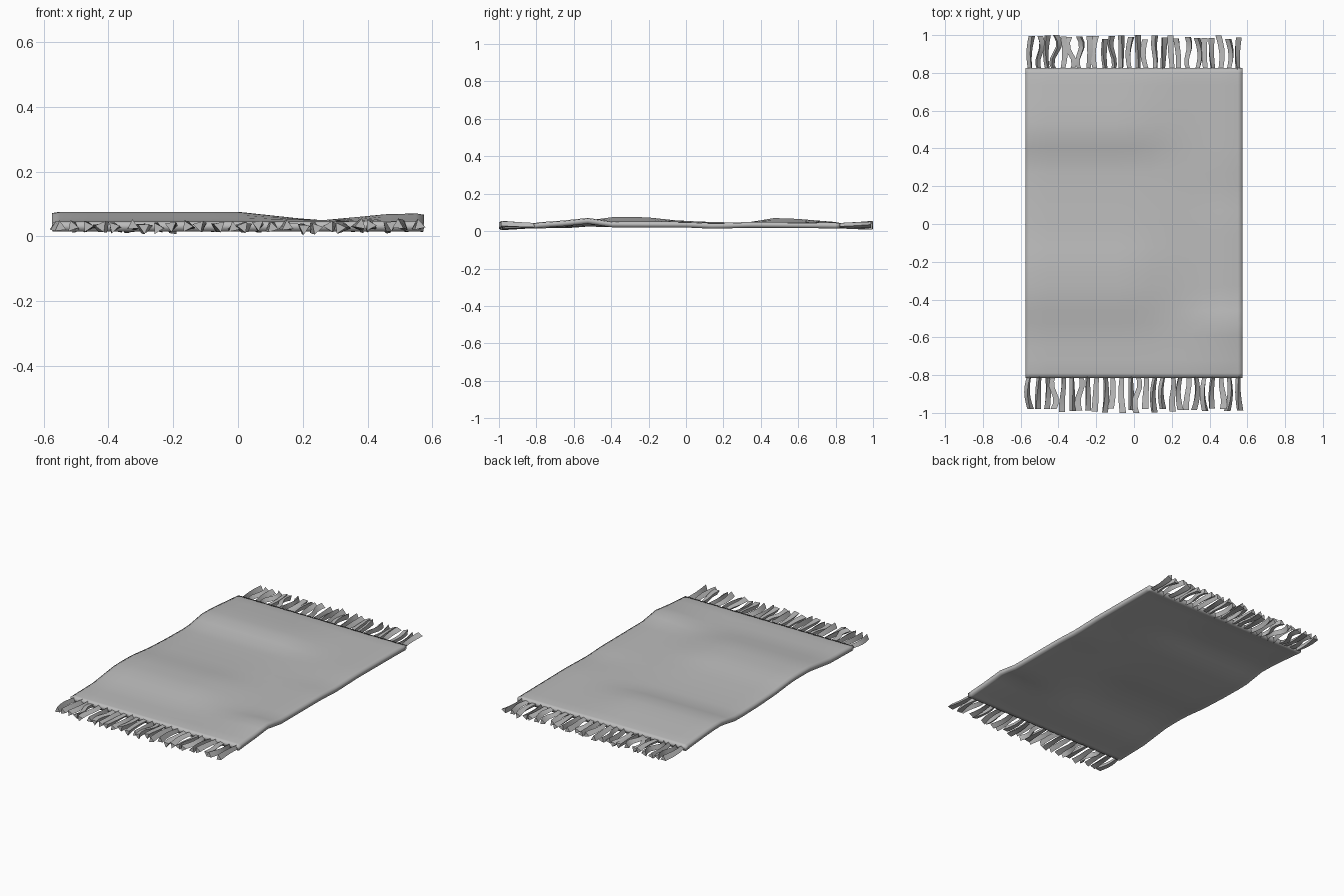
import bpy, bmesh, math, random
from mathutils import Vector

cube = bpy.data.objects.get("Cube")
if cube:
    bpy.data.objects.remove(cube, do_unlink=True)
random.seed(7)

wool = bpy.data.materials.new("grey_wool")
wool.use_nodes = True
grey = (0.5, 0.5, 0.5, 1)
wool.diffuse_color = grey
wool.node_tree.nodes["Principled BSDF"].inputs["Base Color"].default_value = grey

HALF_W, FRONT, BACK, TOP, THICK = 0.575, -0.815, 0.825, 0.045, 0.027


def interp(points, v):
    """Linear interpolation through (position, value) pairs."""
    for (a, fa), (b, fb) in zip(points, points[1:]):
        if v <= b:
            return fa + (fb - fa) * max(0, (v - a) / (b - a))
    return points[-1][1]


def finish(bm, name, angle):
    bmesh.ops.recalc_face_normals(bm, faces=bm.faces)
    mesh = bpy.data.meshes.new(name)
    bm.to_mesh(mesh)
    bm.free()
    mesh.materials.append(wool)
    ob = bpy.data.objects.new(name, mesh)
    bpy.context.collection.objects.link(ob)
    bpy.ops.object.select_all(action='DESELECT')
    bpy.context.view_layer.objects.active = ob
    ob.select_set(True)
    bpy.ops.object.shade_smooth_by_angle(angle=math.radians(angle))
    return ob


# Ripples along each long side, and how far each side's ripple reaches inward
left_ripple = [(-0.82, 0), (-0.6, 0.003), (-0.38, 0.031), (-0.22, 0.03), (-0.05, 0.012),
               (0.12, 0.004), (0.32, 0), (0.48, 0.026), (0.6, 0.02), (0.82, 0.002)]
right_ripple = [(-0.82, 0), (-0.65, 0.012), (-0.52, 0.026), (-0.4, 0.006), (0, 0.005),
                (0.15, -0.002), (0.35, 0.004), (0.82, 0)]
left_reach = [(-0.58, 1), (0, 1), (0.25, 0.1), (0.4, 0)]
right_reach = [(0, 0), (0.25, 0.1), (0.48, 1), (0.58, 1)]


def lift(x, y):
    return (interp(left_ripple, y) * interp(left_reach, x)
            + interp(right_ripple, y) * interp(right_reach, x))


# Rug body: rippled sheet with a softened rim, given thickness by solidify
RIM = 0.025
inner = HALF_W - RIM
xs = [-HALF_W] + [-inner + 2 * inner * i / 12 for i in range(13)] + [HALF_W]
n = 24
ys = ([FRONT] + [FRONT + RIM + (BACK - FRONT - 2 * RIM) * j / n for j in range(n + 1)]
      + [BACK])
bm = bmesh.new()
rows = []
for y in ys:
    row = []
    for x in xs:
        drop = 0.004 if x in (xs[0], xs[-1]) or y in (FRONT, BACK) else 0
        row.append(bm.verts.new((x, y, TOP + lift(x, y) - drop)))
    rows.append(row)
for r0, r1 in zip(rows, rows[1:]):
    for i in range(len(xs) - 1):
        bm.faces.new((r0[i], r0[i + 1], r1[i + 1], r1[i]))
rug = finish(bm, "rug_body", 45)
solid = rug.modifiers.new("thickness", 'SOLIDIFY')
solid.thickness = THICK
solid.offset = -1


# Fringe: wavy three-sided strands along both short ends
def add_strand(bm, x, y0, direction, length):
    sway, bow = random.uniform(-0.012, 0.012), random.uniform(-0.018, 0.018)
    spin, tip = random.uniform(0, math.tau), random.uniform(0.024, 0.036)
    phase = random.choice((1, 1, 2))
    rings, steps = [], 6
    for s in range(steps + 1):
        t = s / steps
        centre = Vector((x + sway * t + bow * math.sin(math.pi * phase * t),
                         y0 + direction * length * t, 0.029 + (tip - 0.029) * t))
        radius = 0.014 + 0.006 * t
        ring = []
        for k in range(3):
            a = spin + 0.4 * t + math.tau * k / 3
            p = centre + Vector((math.cos(a), 0, math.sin(a))) * radius
            ring.append(bm.verts.new((p.x, p.y, max(p.z, 0))))
        rings.append(ring)
    for a, b in zip(rings, rings[1:]):
        for k in range(3):
            bm.faces.new((a[k], a[(k + 1) % 3], b[(k + 1) % 3], b[k]))
    bm.faces.new(rings[0])
    bm.faces.new(rings[-1])


COUNT = 26
for name, edge, direction in (("front_fringe", FRONT, -1), ("back_fringe", BACK, 1)):
    bm = bmesh.new()
    for i in range(COUNT):
        x = -0.55 + 1.1 * i / (COUNT - 1) + random.uniform(-0.006, 0.006)
        reach = 1.0 if i == COUNT // 2 else random.uniform(0.975, 1.0)
        start = edge - direction * 0.015
        add_strand(bm, x, start, direction, reach - abs(start))
    finish(bm, name, 50)
